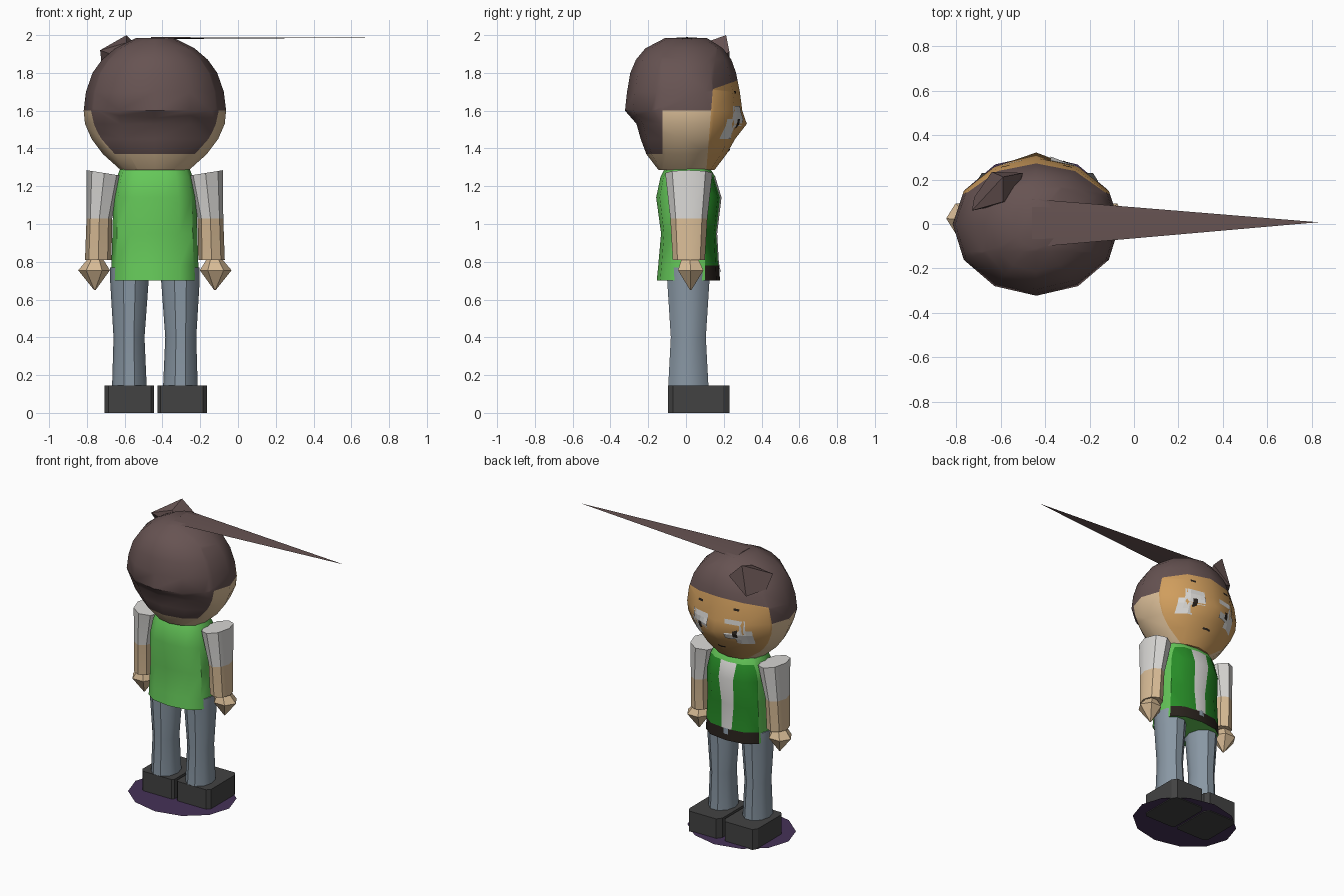
import bpy, bmesh, math
from mathutils import Vector
from mathutils.bvhtree import BVHTree

if "Cube" in bpy.data.objects:
    bpy.data.objects.remove(bpy.data.objects["Cube"])

CX = -0.44  # the figure stands left of the origin, the long hair strand reaches right


def mat(name, r, g, b):
    m = bpy.data.materials.new(name)
    m.diffuse_color = (r, g, b, 1)
    m.use_nodes = True
    m.node_tree.nodes["Principled BSDF"].inputs["Base Color"].default_value = m.diffuse_color
    return m


HAIR = mat("hair_brown", .135, .087, .085)
FACE = mat("face_orange", .63, .34, .11)
SKIN = mat("skin_beige", .70, .51, .31)
GREEN = mat("light_green", .13, .58, .10)
VEST = mat("vest_green", .02, .26, .02)
WHITE = mat("cloth_white", .70, .69, .67)
JEANS = mat("denim_grey", .25, .31, .37)
SHOE = mat("shoe_grey", .055, .055, .055)
DARK = mat("dark_brown", .022, .016, .012)
PURPLE = mat("disc_purple", .06, .032, .095)


def finish(name, bm, mats, rule=None, angle=35):
    """Turn a bmesh into a named object, colouring faces by a rule."""
    bmesh.ops.recalc_face_normals(bm, faces=bm.faces)
    if rule:
        for f in bm.faces:
            f.material_index = rule(f.calc_center_median())
    me = bpy.data.meshes.new(name)
    bm.to_mesh(me)
    bm.free()
    for m in mats:
        me.materials.append(m)
    ob = bpy.data.objects.new(name, me)
    ob.location.x = CX
    bpy.context.collection.objects.link(ob)
    if angle:
        bpy.ops.object.select_all(action='DESELECT')
        ob.select_set(True)
        bpy.context.view_layer.objects.active = ob
        bpy.ops.object.shade_smooth_by_angle(angle=math.radians(angle))
    return ob


def loft(rings, n=12, power=1.0):
    """Rings: z, centre x, centre y, x radius, back radius, front radius, tilt."""
    bm = bmesh.new()
    loops = []
    for z, cx, cy, rx, rb, rf, tilt in rings:
        loop = []
        for i in range(n):
            c, s = math.cos(i * math.tau / n), math.sin(i * math.tau / n)
            c = math.copysign(abs(c) ** power, c) if abs(c) > 1e-6 else 0
            s = math.copysign(abs(s) ** power, s) if abs(s) > 1e-6 else 0
            loop.append(bm.verts.new((cx + rx * c, cy + (rf if s > 0 else rb) * s, z + tilt * rx * c)))
        loops.append(loop)
    for a, b in zip(loops, loops[1:]):
        for i in range(n):
            j = (i + 1) % n
            bm.faces.new((a[i], a[j], b[j], b[i]))
    bm.faces.new(loops[0])
    bm.faces.new(loops[-1])
    return bm, loops


def cut(bm, co, no):
    bmesh.ops.bisect_plane(bm, geom=bm.verts[:] + bm.edges[:] + bm.faces[:],
                           dist=1e-5, plane_co=co, plane_no=no)


def patch(name, target, m, x0, x1, z0, z1, off, n=4, clip=()):
    """Thin painted plate laid on the +y surface of a target."""
    tree = BVHTree.FromPolygons([v.co for v in target.data.vertices],
                                [p.vertices for p in target.data.polygons])
    bm = bmesh.new()
    g = {}
    for i in range(n + 1):
        for j in range(n + 1):
            o = Vector((x0 + (x1 - x0) * i / n, 1, z0 + (z1 - z0) * j / n))
            hit, nor, _, _ = tree.ray_cast(o, Vector((0, -1, 0)))
            if hit:
                g[i, j] = bm.verts.new(hit + Vector((0, off, 0)))
    for i in range(n):
        for j in range(n):
            q = [g.get(k) for k in ((i, j), (i, j + 1), (i + 1, j + 1), (i + 1, j))]
            if (i, j) not in clip and all(q):
                bm.faces.new(q)
    bmesh.ops.delete(bm, geom=[v for v in bm.verts if not v.link_faces], context='VERTS')
    for f in bm.faces:
        f.normal_update()
        if f.normal.y < 0:
            f.normal_flip()
    me = bpy.data.meshes.new(name)
    bm.to_mesh(me)
    bm.free()
    me.materials.append(m)
    ob = bpy.data.objects.new(name, me)
    ob.location.x = CX
    bpy.context.collection.objects.link(ob)


# Head: hair cap, side skin and face as regions of one shell
profile = [(1.285, .18, .145, .15), (1.37, .275, .21, .215), (1.45, .335, .24, .26),
           (1.53, .37, .262, .29), (1.60, .377, .323, .298), (1.70, .365, .312, .285),
           (1.80, .33, .295, .265), (1.87, .28, .265, .24), (1.93, .21, .215, .195),
           (1.985, .10, .11, .11)]
bm, loops = loft([(z, 0, 0, rx, rb, rf, 0) for z, rx, rb, rf in profile])
loops[3][3].co.y = .322  # nose
cut(bm, (0, .125, 1.5), (0, 1, -.08))
cut(bm, (0, -.125, 1.5), (0, 1, 0))
cut(bm, (0, .13, 1.71), (0, -.35, 1))


def head_rule(c):
    if c.y > .125 + .08 * (c.z - 1.5):
        return 1 if c.z < 1.71 + .35 * (c.y - .13) else 0
    if c.z > 1.6 or (c.y < -.125 and c.z > 1.37):
        return 0
    return 2


head = finish("head", bm, [HAIR, FACE, SKIN], head_rule, 40)

# Eyes, brows and mouth
for s, side in ((-1, "left"), (1, "right")):
    patch("eye_" + side, head, WHITE, s * .065, s * .235, 1.45, 1.625, .004, 5,
          {(0, 0), (4, 4), (4, 3), (1, 0)})
    patch("pupil_" + side, head, DARK, s * .12, s * .15, 1.50, 1.555, .007, 2)
    patch("brow_" + side, head, DARK, s * .12, s * .16, 1.69, 1.705, .004, 2)
patch("mouth", head, DARK, -.03, .03, 1.385, 1.397, .004, 4)

# Hair tuft at the front
bm = bmesh.new()
for p in ((-.15, .212, 2.0), (-.29, .06, 1.92), (-.06, .23, 1.91), (-.15, .10, 1.96),
          (-.20, .235, 1.80), (-.28, .12, 1.83), (-.1, .1, 1.85)):
    bm.verts.new(p)
bmesh.ops.convex_hull(bm, input=bm.verts)
finish("hair_tuft", bm, [HAIR], angle=20)

# Long flat hair strand
bm = bmesh.new()
tip = bm.verts.new((1.27, .008, 1.987))
base = [bm.verts.new(p) for p in ((-.02, -.105, 1.983), (-.02, .005, 1.989),
                                  (-.02, .113, 1.983), (-.02, .005, 1.979))]
for i in range(4):
    bm.faces.new((base[i], base[(i + 1) % 4], tip))
bm.faces.new(base)
finish("hair_strand", bm, [HAIR], angle=30)

# Torso: shirt back, vest front, white stripe and belt
bm, _ = loft([(.70, 0, .01, .232, .165, .17, 0), (.78, 0, .01, .23, .157, .165, 0),
              (.95, 0, .01, .225, .142, .155, 0), (1.14, 0, .01, .22, .168, .178, 0),
              (1.25, 0, .01, .20, .145, .145, 0), (1.29, 0, .01, .185, .125, .12, 0)], 12, .8)
cut(bm, (0, .10, 1), (0, 1, 0))
for s in (-1, 1):
    cut(bm, (s * .05, 0, 1), (1, 0, -s * .05))


def torso_rule(c):
    if c.y < .10 or c.z > 1.25:
        return 0
    if c.z < .78:
        return 0 if c.z < .701 else 3
    return 2 if abs(c.x) < .05 + .05 * (c.z - 1) else 1


torso = finish("torso", bm, [GREEN, VEST, WHITE, DARK], torso_rule, 40)
patch("belt_buckle", torso, JEANS, -.018, .018, .745, .785, .005, 2)

for s, side in ((-1, "left"), (1, "right")):
    # Sleeved arm
    bm, _ = loft([(.81, s * .30, .015, .07, .085, .085, 0),
                  (1.03, s * .294, .015, .068, .098, .098, 0),
                  (1.27, s * .268, .015, .093, .125, .125, s * .16)], 8)
    finish("arm_" + side, bm, [SKIN, WHITE], lambda c: int(c.z > 1.03))
    # Hand tapering to a point
    bm, _ = loft([(.65, s * .318, .025, .004, .004, .004, 0),
                  (.755, s * .322, .025, .084, .078, .078, 0),
                  (.815, s * .315, .02, .04, .05, .05, 0)], 6)
    finish("hand_" + side, bm, [SKIN])
    # Trouser leg
    bm, _ = loft([(.13, s * .135, .01, .092, .11, .115, 0), (.40, s * .137, .01, .082, .095, .10, 0),
                  (.70, s * .135, .01, .102, .115, .12, 0), (.77, s * .14, .01, .097, .115, .12, 0)], 10)
    finish("leg_" + side, bm, [JEANS])
    # Shoe: extruded outline with clipped corners
    bm = bmesh.new()
    outline = [(.01, -.08), (.025, -.095), (.25, -.095), (.272, -.07),
               (.272, .195), (.25, .23), (.035, .23), (.01, .195)]
    f = bm.faces.new([bm.verts.new((s * x + .005, y, 0)) for x, y in outline])
    up = bmesh.ops.extrude_face_region(bm, geom=[f])['geom']
    bmesh.ops.translate(bm, vec=(0, 0, .145), verts=[v for v in up if isinstance(v, bmesh.types.BMVert)])
    finish("shoe_" + side, bm, [SHOE], angle=0)

# Ground disc under the shoes
bm = bmesh.new()
bmesh.ops.create_circle(bm, cap_ends=True, segments=12, radius=1)
for v in bm.verts:
    v.co = (v.co.x * .37, v.co.y * .31, .006)
disc = finish("ground_disc", bm, [PURPLE], angle=0)
